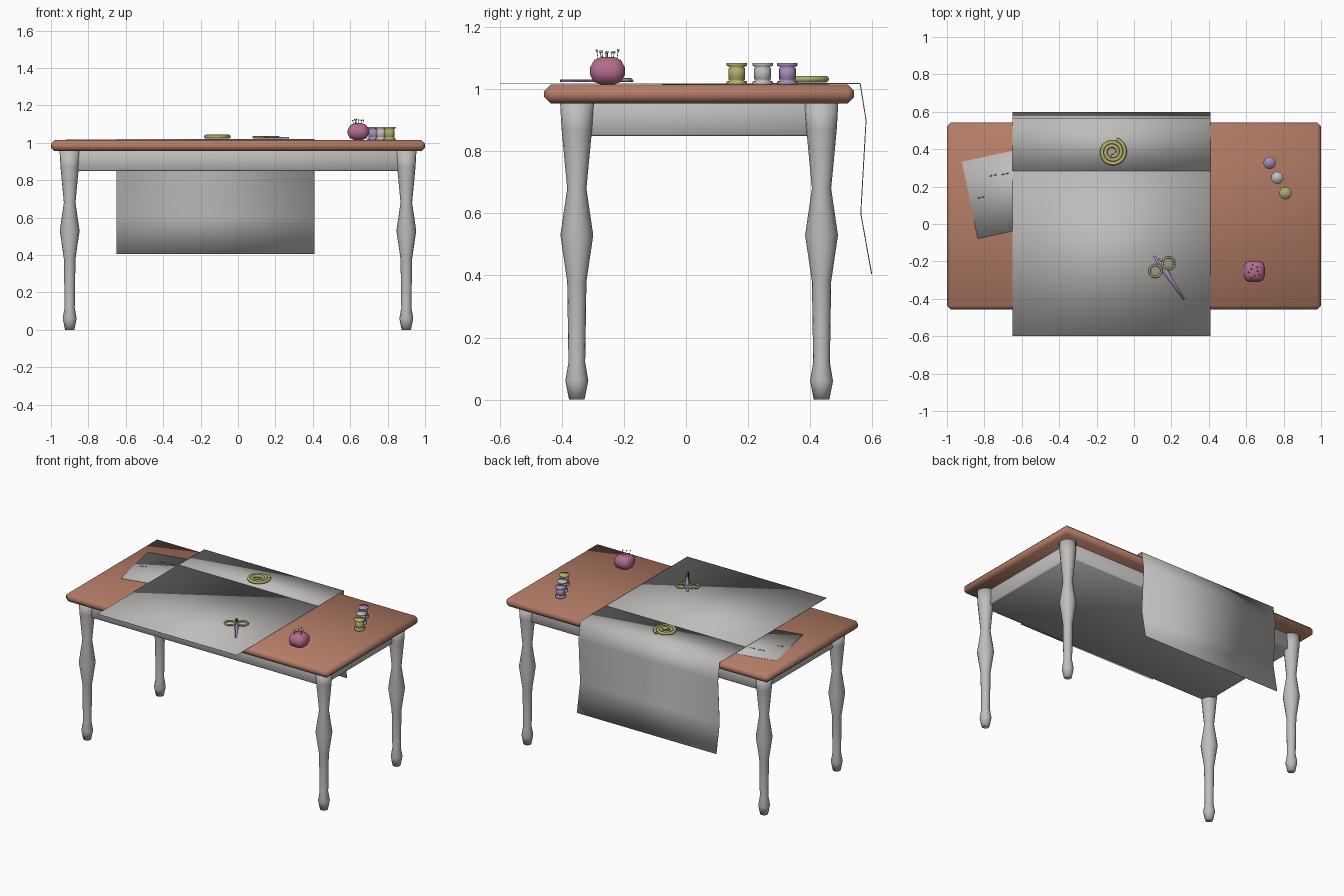
import bpy, bmesh, math, random
from mathutils import Vector

if "Cube" in bpy.data.objects:
    bpy.data.objects.remove(bpy.data.objects["Cube"])
random.seed(4)

def mat(name, c):
    m = bpy.data.materials.new(name)
    m.diffuse_color = (*c, 1)
    m.use_nodes = True
    m.node_tree.nodes["Principled BSDF"].inputs["Base Color"].default_value = m.diffuse_color
    return m

GREY = mat("pale grey", (0.52, 0.51, 0.50))
WOOD = mat("warm wood", (0.46, 0.205, 0.135))
PINK = mat("rose pink", (0.46, 0.15, 0.27))
OLIVE = mat("olive yellow", (0.43, 0.43, 0.15))
LILAC = mat("lilac", (0.37, 0.265, 0.48))
TOP = 1.015

def finish(bm, name, m):
    # everything is fully smooth shaded, also across the edges
    bmesh.ops.recalc_face_normals(bm, faces=bm.faces)
    for f in bm.faces:
        f.smooth = True
    me = bpy.data.meshes.new(name)
    bm.to_mesh(me)
    bm.free()
    ob = bpy.data.objects.new(name, me)
    bpy.context.collection.objects.link(ob)
    me.materials.append(m)
    return ob

def box(name, lo, hi, m, bevel=0, seg=1):
    bm = bmesh.new()
    bmesh.ops.create_cube(bm, size=1)
    for v in bm.verts:
        v.co = [(a + b) / 2 + c * (b - a) for a, b, c in zip(lo, hi, v.co)]
    if bevel:
        bmesh.ops.bevel(bm, geom=bm.edges[:], offset=bevel, segments=seg,
                        profile=0.5, affect='EDGES')
    return finish(bm, name, m)

def lathe(name, profile, x, y, m, n=16):
    bm = bmesh.new()
    rings = [[bm.verts.new((x + r * math.cos(k * math.tau / n),
                            y + r * math.sin(k * math.tau / n), z)) for k in range(n)]
             for r, z in profile]
    for a, b in zip(rings, rings[1:]):
        for k in range(n):
            bm.faces.new((a[k], a[(k + 1) % n], b[(k + 1) % n], b[k]))
    bm.faces.new(rings[0][::-1])
    bm.faces.new(rings[-1])
    return finish(bm, name, m)

def tube(name, pts, r, m, closed=False, res=2):
    cu = bpy.data.curves.new(name, 'CURVE')
    cu.dimensions = '3D'
    cu.bevel_depth = r
    cu.bevel_resolution = res
    cu.use_fill_caps = True
    sp = cu.splines.new('POLY')
    sp.points.add(len(pts) - 1)
    for p, co in zip(sp.points, pts):
        p.co = (*co, 1)
    sp.use_cyclic_u = closed
    ob = bpy.data.objects.new(name, cu)
    bpy.context.collection.objects.link(ob)
    cu.materials.append(m)
    return ob

def plate(name, corners, z0, z1, m):
    # flat outline extruded between two heights
    bm = bmesh.new()
    f = bm.faces.new([bm.verts.new((x, y, z0)) for x, y in corners])
    up = bmesh.ops.extrude_face_region(bm, geom=[f])['geom']
    for v in up:
        if isinstance(v, bmesh.types.BMVert):
            v.co.z = z1
    return finish(bm, name, m)

# table
box("table_top", (-1, -0.457, 0.955), (1, 0.542, TOP), WOOD, 0.02)
box("apron", (-0.90, -0.37, 0.85), (0.90, 0.455, 0.96), GREY, 0.005)
LEG = [(0.025, 0), (0.037, 0.06), (0.027, 0.12), (0.031, 0.38), (0.053, 0.53),
       (0.031, 0.68), (0.049, 0.87), (0.054, 0.956)]
for side, x in (("left", -0.9), ("right", 0.9)):
    for end, y in (("front", -0.352), ("back", 0.437)):
        lathe(f"{end}_{side}_leg", LEG, x, y, GREY)

# cloth: a thin sheet on the table and a second one hanging at the back
box("cloth_front", (-0.65, -0.6, 1.0185), (0.41, 0.283, 1.0205), GREY)
bm = bmesh.new()
OUT = [(0.28, 1.02), (0.563, 1.02), (0.582, 0.9), (0.565, 0.6), (0.6, 0.405)]
INN = [(0.28, 1.018), (0.560, 1.018), (0.579, 0.9), (0.562, 0.6), (0.597, 0.405)]
loop = OUT + INN[::-1]
f = [[bm.verts.new((x, y, z)) for y, z in loop] for x in (-0.65, 0.41)]
n = len(loop)
for k in range(n):
    bm.faces.new((f[0][k], f[1][k], f[1][(k + 1) % n], f[0][(k + 1) % n]))
for s in f:  # thin side walls
    for k in range(len(OUT) - 1):
        bm.faces.new((s[k], s[k + 1], s[n - 2 - k], s[n - 1 - k]))
finish(bm, "cloth_back", GREY)

# paper pattern with stitch marks
o, u, w = Vector((-0.92, 0.333)), Vector((0.978, 0.21)), Vector((0.203, -0.979))
plate("paper_pattern", [o, o + u * 0.6, o + u * 0.6 + w * 0.42, o + w * 0.42],
      TOP + 0.0005, TOP + 0.002, GREY)
for i, (x, y) in enumerate([(-0.755, 0.26), (-0.69, 0.268), (-0.82, 0.142)]):
    for s in (-0.012, 0.012):
        c = Vector((x, y)) + u * s
        plate(f"stitch_mark_{i}", [c - u * .008 - w * .003, c + u * .008 - w * .003,
                                   c + u * .008 + w * .003, c - u * .008 + w * .003],
              TOP + 0.002, TOP + 0.003, LILAC)

# thread spools
SPOOL = [(0.033, TOP), (0.033, 1.025), (0.022, 1.029), (0.027, 1.033), (0.027, 1.067),
         (0.022, 1.071), (0.033, 1.077), (0.033, 1.085)]
for name, x, y, m in (("lilac", 0.725, 0.327, LILAC), ("grey", 0.766, 0.247, GREY),
                      ("olive", 0.81, 0.164, OLIVE)):
    lathe(f"{name}_spool", SPOOL, x, y, m)

# pincushion and pins
cx, cy = 0.643, -0.253
cushion = box("pincushion", (cx - .057, cy - .057, TOP), (cx + .057, cy + .057, 1.105),
              PINK, 0.034, 2)
for v in cushion.data.vertices:  # narrower towards base and crown
    s = 1 - 0.12 * abs((v.co.z - 1.055) / 0.045) ** 2
    v.co.x = cx + (v.co.x - cx) * s
    v.co.y = cy + (v.co.y - cy) * s
for i in range(8):
    a = i * 2.4
    r = 0.012 + 0.003 * i
    p = Vector((cx + r * math.cos(a), cy + r * math.sin(a), 1.09))
    t = p + Vector((0.006 * math.cos(a), 0.006 * math.sin(a), random.uniform(0.028, 0.037)))
    tube(f"pin_{i}", [p, t], 0.0012, GREY, res=0)
    bm = bmesh.new()
    bmesh.ops.create_uvsphere(bm, u_segments=8, v_segments=6, radius=0.004)
    bmesh.ops.translate(bm, verts=bm.verts, vec=t)
    finish(bm, f"pin_head_{i}", GREY)

# coiled measuring tape
N = 84
tube("tape_coil", [(-0.115 + (0.022 + 0.048 * k / N) * math.cos(4.4 + k / N * 2.5 * math.tau),
                    0.385 + (0.022 + 0.048 * k / N) * math.sin(4.4 + k / N * 2.5 * math.tau),
                    1.033) for k in range(N + 1)], 0.0105, OLIVE)

# scissors
for i, (x, y) in enumerate([(0.115, -0.251), (0.184, -0.210)]):
    tube(f"scissor_handle_{i}", [(x + 0.032 * math.cos(k * math.tau / 20),
                                  y + 0.032 * math.sin(k * math.tau / 20), 1.030)
                                 for k in range(20)], 0.006, OLIVE, True)
tip = Vector((0.268, -0.403))
for i, end in enumerate([Vector((0.108, -0.172)), Vector((0.130, -0.190))]):
    d = (tip - end).normalized()
    n = Vector((-d.y, d.x)) * 0.011
    mid = end + (tip - end) * 0.35
    plate(f"scissor_blade_{i}", [end - n * 0.5, mid - n, tip - n * 0.5, tip + n * 0.5,
                                 mid + n, end + n * 0.5],
          1.024 + 0.004 * i, 1.028 + 0.004 * i, LILAC)
